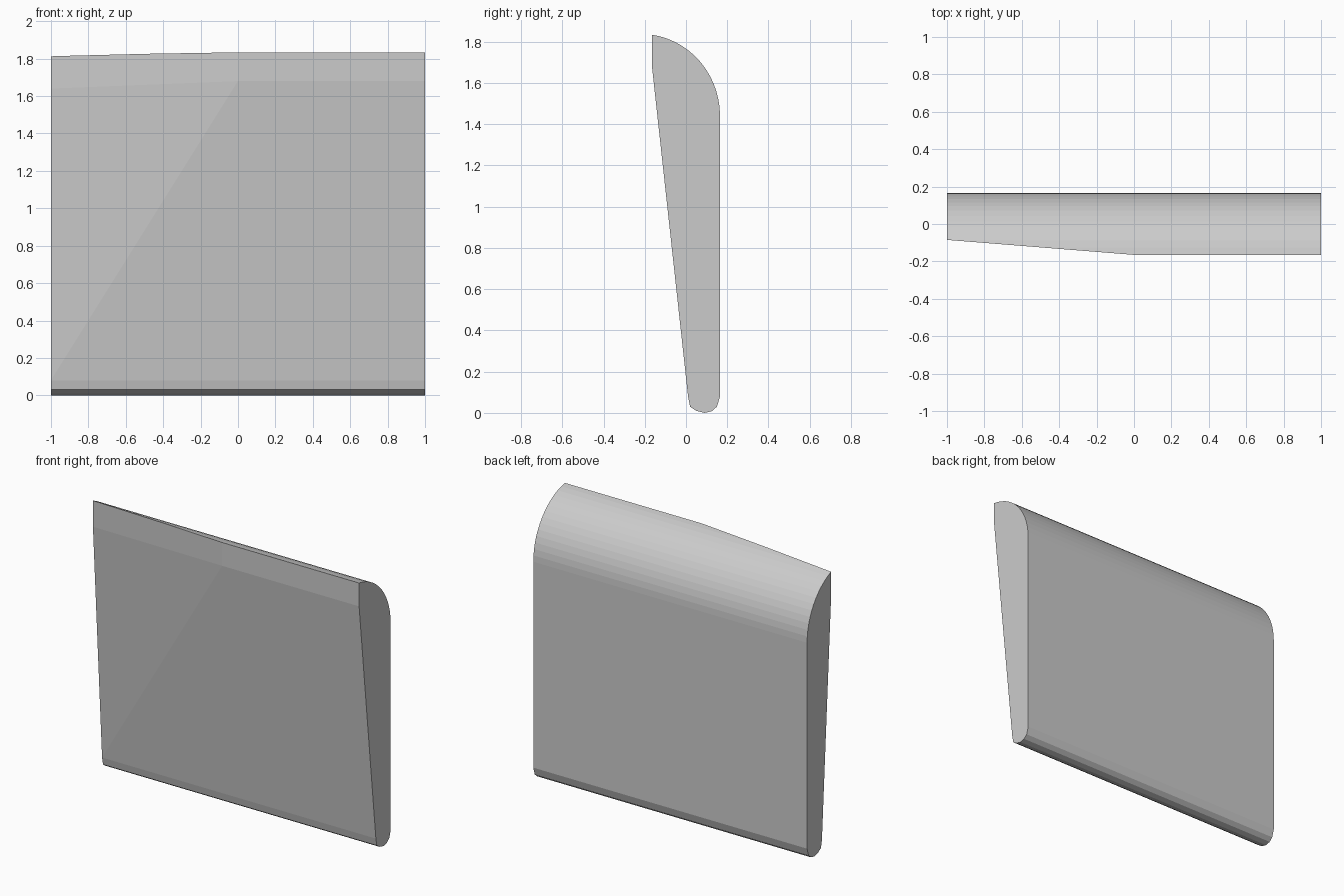
import bpy, bmesh, math
from mathutils import Vector

if "Cube" in bpy.data.objects:
    bpy.data.objects.remove(bpy.data.objects["Cube"])

# Side profile (y, z): rounded foot, sloping front, short upright lip, curved crown
profile = [(0.165, 0.08), (0.15, 0.03), (0.125, 0.008), (0.09, 0.0),
           (0.05, 0.01), (0.02, 0.03), (0.01, 0.08), (-0.165, 1.68)]
start = math.acos(0.055 / 0.385)
STEPS = 14
for i in range(STEPS + 1):
    a = start * (1 - i / STEPS)
    profile.append((-0.22 + 0.385 * math.cos(a), 1.44 + 0.398 * math.sin(a)))

# Extrude the profile along x
bm = bmesh.new()
face = bm.faces.new([bm.verts.new((-1, y, z)) for y, z in profile])
ext = bmesh.ops.extrude_face_region(bm, geom=[face], use_keep_orig=True)
bmesh.ops.translate(bm, vec=(2, 0, 0),
                    verts=[v for v in ext["geom"] if isinstance(v, bmesh.types.BMVert)])
bmesh.ops.recalc_face_normals(bm, faces=bm.faces[:])


def shave(p, q, r):
    """Cut away everything in front of the plane through three points."""
    p, q, r = Vector(p), Vector(q), Vector(r)
    n = (q - p).cross(r - p).normalized()
    if n.y > 0:
        n = -n
    res = bmesh.ops.bisect_plane(bm, geom=bm.verts[:] + bm.edges[:] + bm.faces[:],
                                 dist=1e-5, plane_co=p, plane_no=n, clear_outer=True)
    edges = [e for e in res["geom_cut"]
             if isinstance(e, bmesh.types.BMEdge) and e.is_boundary]
    bmesh.ops.holes_fill(bm, edges=edges, sides=0)


# Taper the left half: upright lip, then the triangular front facet
shave((0, -0.165, 1.68), (0, -0.165, 1.9), (-1, -0.085, 1.64))
shave((-1, 0.01, 0.08), (0, -0.165, 1.68), (-1, -0.085, 1.64))
bmesh.ops.remove_doubles(bm, verts=bm.verts[:], dist=1e-4)
bmesh.ops.recalc_face_normals(bm, faces=bm.faces[:])

mesh = bpy.data.meshes.new("tapered_panel")
bm.to_mesh(mesh)
bm.free()
panel = bpy.data.objects.new("tapered_panel", mesh)
bpy.context.collection.objects.link(panel)
